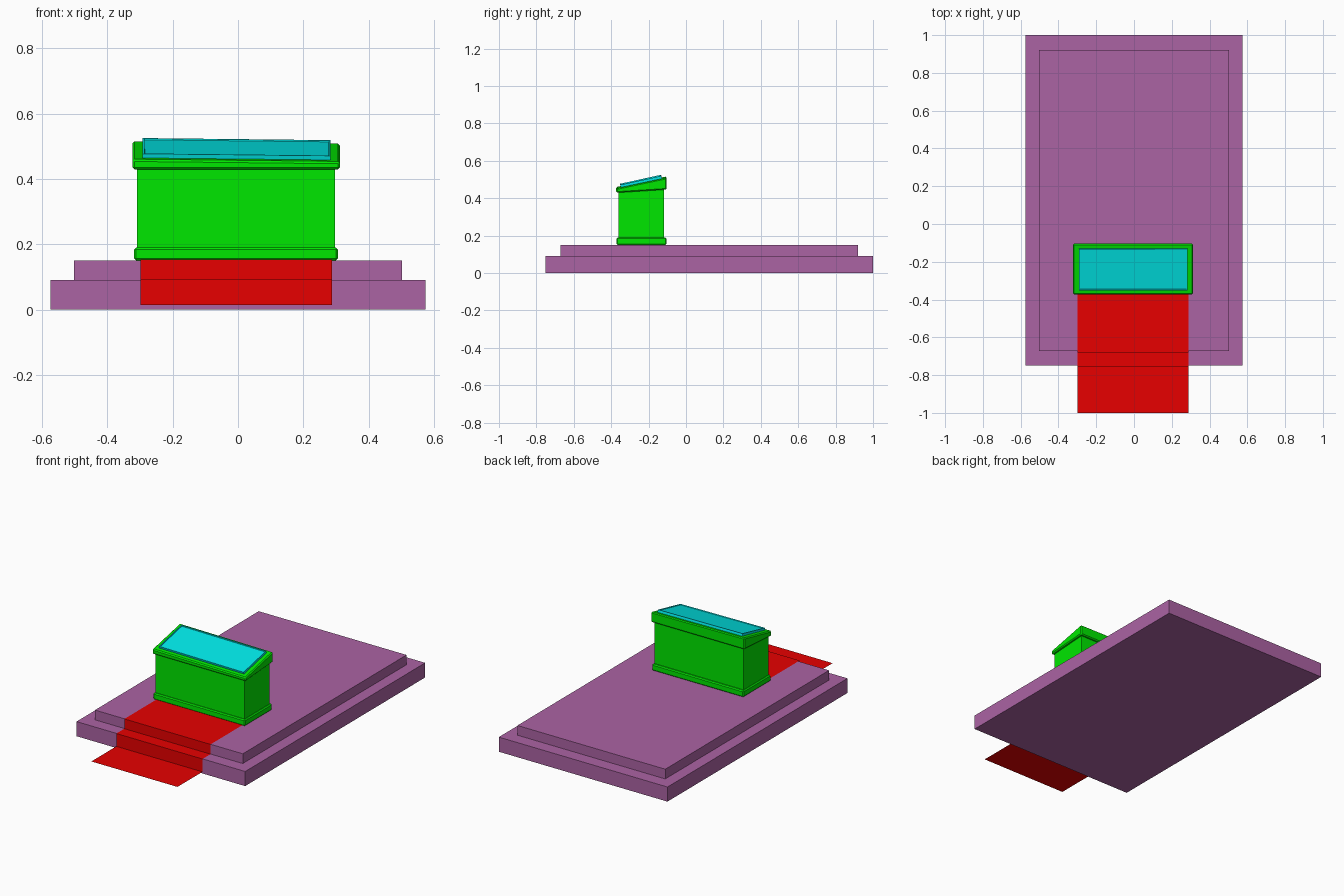
import bpy
import bmesh

if "Cube" in bpy.data.objects:
    bpy.data.objects.remove(bpy.data.objects["Cube"], do_unlink=True)


def material(name, rgb):
    mat = bpy.data.materials.new(name)
    mat.use_nodes = True
    mat.diffuse_color = (*rgb, 1)
    mat.node_tree.nodes["Principled BSDF"].inputs["Base Color"].default_value = (*rgb, 1)
    return mat


purple = material("purple stone", (0.41, 0.125, 0.37))
green = material("bright green", (0, 0.8, 0))
red = material("red cloth", (0.8, 0, 0))
cyan = material("cyan panel", (0, 0.8, 0.8))


def finish(bm, name, mat):
    bmesh.ops.recalc_face_normals(bm, faces=bm.faces)
    mesh = bpy.data.meshes.new(name)
    bm.to_mesh(mesh)
    bm.free()
    mesh.materials.append(mat)
    obj = bpy.data.objects.new(name, mesh)
    bpy.context.collection.objects.link(obj)
    return obj


def extrude_profile(name, points, x0, x1, mat, closed=True, roll=0.0, inset=None):
    """Sweep a (y, z) profile across x; roll lowers the upper points toward +x."""
    bm = bmesh.new()
    middle = sum(z for y, z in points) / len(points)
    rings = []
    for x in (x0, x1):
        ring = []
        for i, (y, z) in enumerate(points):
            drop = roll * x if closed and i >= 2 else 0
            ring.append(bm.verts.new((x, y, z - drop)))
        rings.append(ring)
    a, b = rings
    count = len(points)
    faces = []
    for i in range(count if closed else count - 1):
        j = (i + 1) % count
        faces.append(bm.faces.new((a[i], a[j], b[j], b[i])))
    if closed:
        bm.faces.new(a)
        bm.faces.new(b)
    bmesh.ops.recalc_face_normals(bm, faces=bm.faces)
    if inset:
        bmesh.ops.inset_region(bm, faces=[faces[2]], thickness=inset[0])
        bmesh.ops.inset_region(bm, faces=[faces[2]], thickness=0.002, depth=-inset[1])
    return finish(bm, name, mat)


def box(name, x0, x1, y0, y1, z0, z1, mat):
    return extrude_profile(name, [(y0, z0), (y1, z0), (y1, z1), (y0, z1)], x0, x1, mat)


def chamfer(obj, width):
    mod = obj.modifiers.new("Chamfer", "BEVEL")
    mod.width = width
    mod.segments = 1


# Stepped platform
box("lower_platform", -0.574, 0.574, -0.75, 1.0, 0, 0.09, purple)
box("upper_platform", -0.503, 0.503, -0.672, 0.92, 0.09, 0.15, purple)

# Carpet running down the steps
extrude_profile("carpet", [(-1.0, 0.014), (-0.757, 0.014), (-0.757, 0.093),
                           (-0.679, 0.093), (-0.679, 0.153), (-0.30, 0.153)],
                -0.298, 0.288, red, closed=False)

# Pedestal with a skirt at its foot
chamfer(box("pedestal_skirt", -0.318, 0.306, -0.371, -0.104, 0.15, 0.19, green), 0.006)
extrude_profile("pedestal_body", [(-0.36, 0.15), (-0.118, 0.15), (-0.118, 0.46), (-0.36, 0.44)],
                -0.31, 0.297, green)

# Sloping cap
cap = extrude_profile("sloping_cap", [(-0.373, 0.429), (-0.104, 0.446),
                                      (-0.104, 0.513), (-0.373, 0.456)],
                      -0.323, 0.312, green, roll=0.011)
chamfer(cap, 0.006)

# Raised panel with a recessed screen
extrude_profile("display_panel", [(-0.347, 0.455), (-0.127, 0.50),
                                  (-0.133, 0.522), (-0.352, 0.474)],
                -0.292, 0.284, cyan, roll=0.011, inset=(0.007, 0.004))
